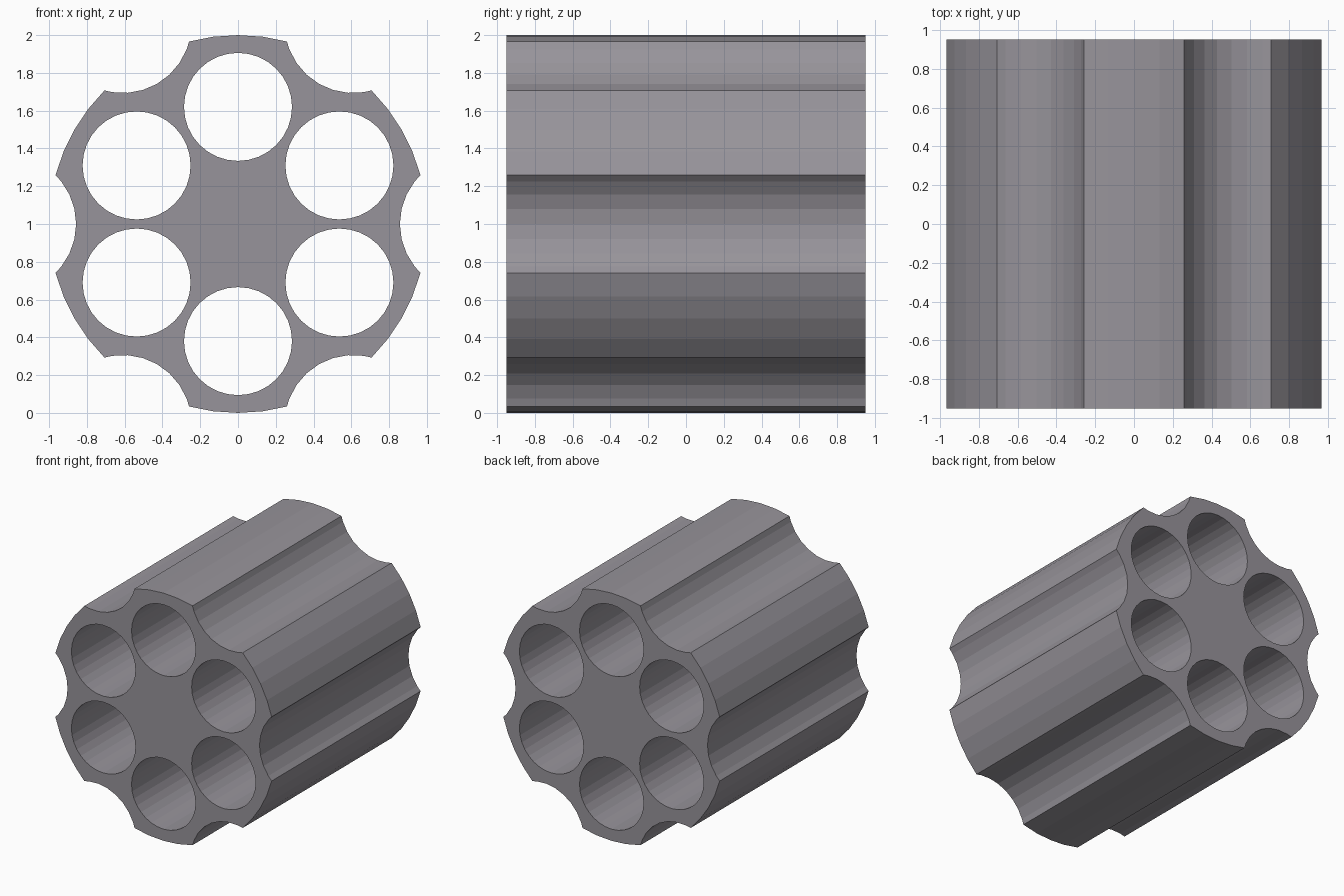
import bpy, bmesh
from math import sin, cos, asin, radians, degrees, pi
from mathutils import Vector

if "Cube" in bpy.data.objects:
    bpy.data.objects.remove(bpy.data.objects["Cube"])

HALF_LEN = 0.95          # half depth along y
CZ = 1.0                 # height of the axis
FLUTE_R, FLUTE_D = 0.362, 1.219
HOLE_R, HOLE_D = 0.286, 0.62

def polar(r, deg, cx=0.0, cz=0.0):
    a = radians(deg)
    return Vector((cx + r * cos(a), -HALF_LEN, cz + r * sin(a)))

def loop(bm, pts):
    vs = [bm.verts.new(p) for p in pts]
    return [bm.edges.new((vs[i], vs[(i + 1) % len(vs)])) for i in range(len(vs))]

# Scalloped outline: six flutes separated by outer arcs
outline = []
step = 360 / 28
flute_angles = [k * step for k in range(-3, 4)]
for i in range(6):
    base = i * 60
    c = polar(FLUTE_D, base, 0, CZ)
    outline.append(polar(1.0, base - 15, 0, CZ))
    for a in flute_angles:
        outline.append(polar(FLUTE_R, base + 180 - a, c.x, c.z))
    for a in (15, 22.5, 30, 37.5):
        outline.append(polar(1.0, base + a, 0, CZ))

bm = bmesh.new()
edges = loop(bm, outline)

# Six round chambers between the flutes
for i in range(6):
    c = polar(HOLE_D, 30 + i * 60, 0, CZ)
    edges += loop(bm, [polar(HOLE_R, k * 360 / 32, c.x, c.z) for k in range(32)])

# Fill the perforated end face and extrude it through the full length
bmesh.ops.triangle_fill(bm, edges=edges, use_beauty=True, use_dissolve=False)
ext = bmesh.ops.extrude_face_region(bm, geom=bm.faces[:], use_keep_orig=True)
moved = [g for g in ext["geom"] if isinstance(g, bmesh.types.BMVert)]
bmesh.ops.translate(bm, verts=moved, vec=(0, 2 * HALF_LEN, 0))
bmesh.ops.recalc_face_normals(bm, faces=bm.faces[:])

mesh = bpy.data.meshes.new("fluted_drum")
bm.to_mesh(mesh)
bm.free()
drum = bpy.data.objects.new("fluted_drum", mesh)
bpy.context.collection.objects.link(drum)

steel = bpy.data.materials.new("grey steel")
steel.diffuse_color = (0.31, 0.295, 0.325, 1)
steel.use_nodes = True
steel.node_tree.nodes["Principled BSDF"].inputs["Base Color"].default_value = steel.diffuse_color
mesh.materials.append(steel)
